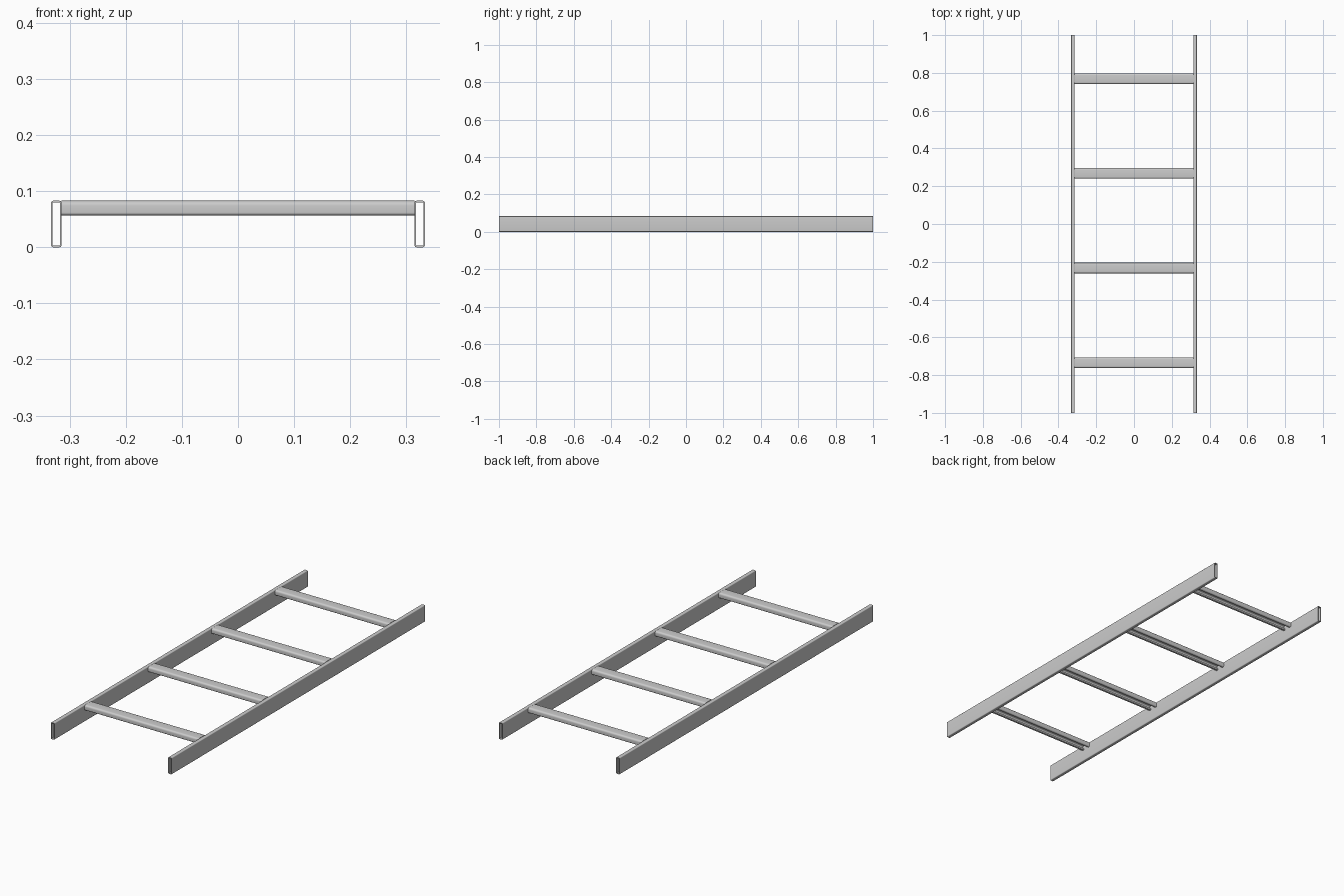
import bpy, math
from mathutils import Vector

if "Cube" in bpy.data.objects:
    bpy.data.objects.remove(bpy.data.objects["Cube"])


def fillet(points, segs=5):
    """Round the corners of a closed 2D outline; each point is (u, v, radius)."""
    out = []
    for i, (u, v, r) in enumerate(points):
        p = Vector((u, v))
        if r <= 0:
            out.append(p)
            continue
        a = (Vector(points[i - 1][:2]) - p).normalized()
        b = (Vector(points[(i + 1) % len(points)][:2]) - p).normalized()
        c = p + (a + b) * r          # all corners are right angles
        for k in range(segs + 1):
            t = k / segs * math.pi / 2
            out.append(c - b * r * math.cos(t) - a * r * math.sin(t))
    return out


def make_object(name, verts, faces):
    mesh = bpy.data.meshes.new(name)
    mesh.from_pydata(verts, [], faces)
    ob = bpy.data.objects.new(name, mesh)
    bpy.context.collection.objects.link(ob)
    bpy.context.view_layer.objects.active = ob
    ob.select_set(True)
    bpy.ops.object.mode_set(mode='EDIT')
    bpy.ops.mesh.select_all(action='SELECT')
    bpy.ops.mesh.normals_make_consistent(inside=False)
    bpy.ops.object.mode_set(mode='OBJECT')
    bpy.ops.object.shade_smooth_by_angle(angle=math.radians(35))
    ob.select_set(False)
    return ob


def tube(name, cx, w, h, t, r, length):
    """Open-ended rounded box tube running along y."""
    def ring(d, y):
        a, b, k = w / 2 - d, h / 2 - d, max(r - d, 0.0005)
        pts = fillet([(-a, -b, k), (a, -b, k), (a, b, k), (-a, b, k)])
        return [(cx + p.x, y, h / 2 + p.y) for p in pts]
    L = length / 2
    rings = [ring(0, -L), ring(0, L), ring(t, L), ring(t, -L)]
    n = len(rings[0])
    faces = [(k * n + i, k * n + (i + 1) % n,
              (k + 1) % 4 * n + (i + 1) % n, (k + 1) % 4 * n + i)
             for k in range(4) for i in range(n)]
    return make_object(name, sum(rings, []), faces)


def channel(name, cy, w, z0, z1, t, r, slot, length):
    """Lipped channel along x, slot facing down, lips turned up inside."""
    a, s, q, lip = w / 2, slot / 2, 0.005, 0.009
    half = [(s, z0 + lip, 0), (s, z0, t), (a, z0, q), (a, z1, r)]
    inner = [(a - t, z1 - t, r - t), (a - t, z0 + t, q - t),
             (s + t, z0 + t, 0), (s + t, z0 + lip, 0)]
    flip = lambda pts: [(-u, v, k) for u, v, k in reversed(pts)]
    pts = fillet(half + flip(half) + flip(inner) + inner)
    n, L = len(pts), length / 2
    verts = [(x, cy + p.x, p.y) for x in (-L, L) for p in pts]
    faces = [(i, (i + 1) % n, n + (i + 1) % n, n + i) for i in range(n)]
    faces += [tuple(range(n)), tuple(range(n, 2 * n))]
    return make_object(name, verts, faces)


# Side rails
for side, x in (("left", -0.324), ("right", 0.324)):
    tube(side + "_rail", x, 0.019, 0.083, 0.003, 0.004, 2.0)

# Rungs
for i in range(4):
    channel(f"rung_{i + 1}", -0.734 + i * 0.501, 0.056, 0.057, 0.083,
            0.003, 0.009, 0.03, 0.629)
